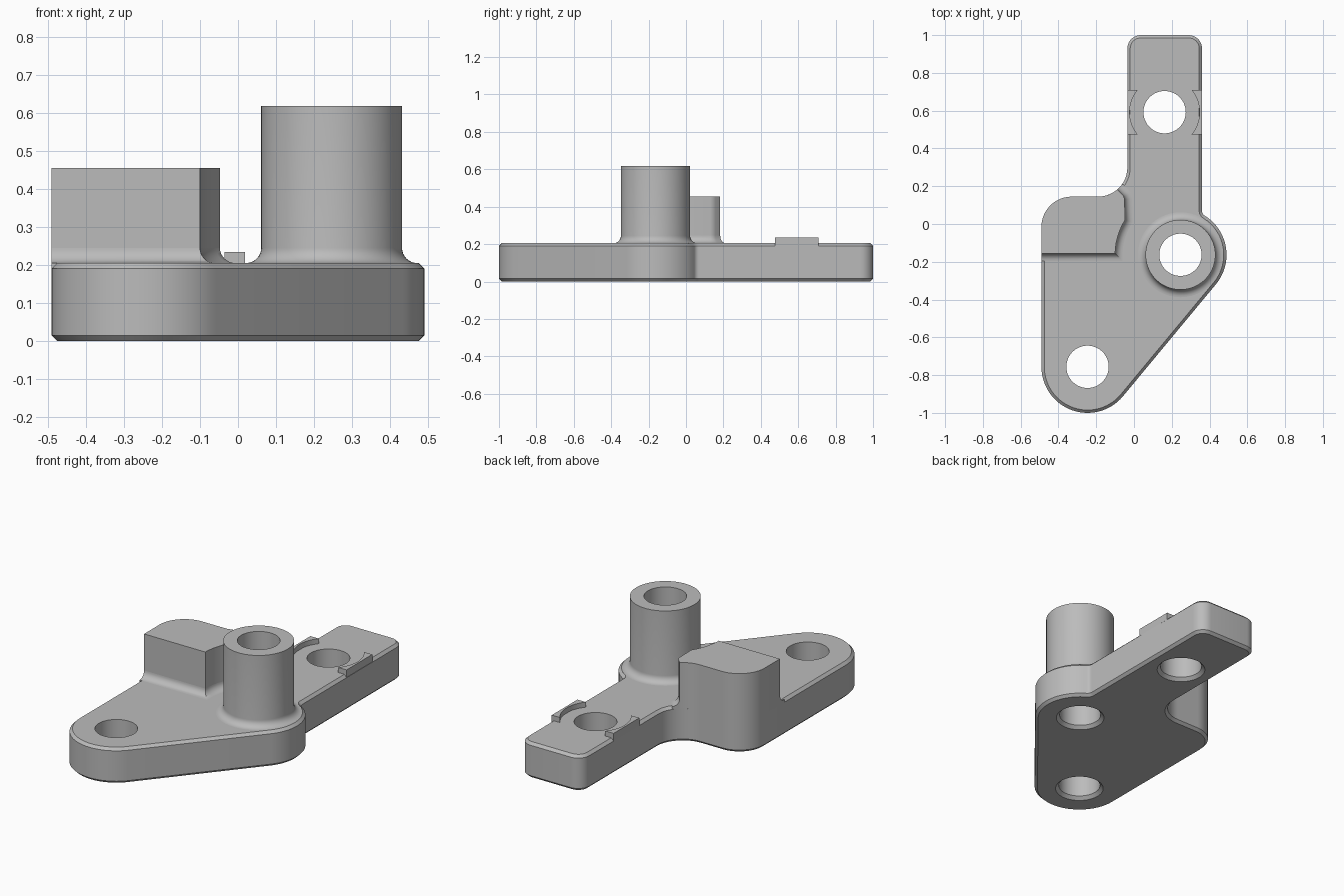
import bpy, bmesh
from math import sin, cos, radians, pi
from mathutils import Vector

if "Cube" in bpy.data.objects:
    bpy.data.objects.remove(bpy.data.objects["Cube"])

grey = bpy.data.materials.new("plain_grey")
grey.use_nodes = True
grey.diffuse_color = (0.5, 0.5, 0.5, 1)
grey.node_tree.nodes["Principled BSDF"].inputs["Base Color"].default_value = (0.5, 0.5, 0.5, 1)

LOBE = (-0.246, -0.756)     # front mounting hole
BOSS = (0.246, -0.163)      # tube axis
ARM = (0.162, 0.592)        # arm hole
TOP, SHOULDER, R, BORE = 0.205, 0.19, 0.244, 0.112
COVE = 0.04


def arc(centre, r, a0, a1, n=12):
    angles = [radians(a0 + (a1 - a0) * i / n) for i in range(n + 1)]
    return [(centre[0] + r * cos(a), centre[1] + r * sin(a)) for a in angles]


def offset(points, d, closed=True):
    """Move a counter-clockwise path outward by d with mitred corners."""
    pts, n, out = [Vector(p) for p in points], len(points), []
    for i, p in enumerate(pts):
        before = p - pts[i - 1] if closed or i > 0 else pts[1] - p
        after = pts[(i + 1) % n] - p if closed or i < n - 1 else before
        a = Vector((before.y, -before.x)).normalized()
        b = Vector((after.y, -after.x)).normalized()
        out.append(p + (a + b) * d / (1 + a.dot(b)))
    return out


def finish(name, bm, smooth=True):
    bmesh.ops.recalc_face_normals(bm, faces=bm.faces)
    mesh = bpy.data.meshes.new(name)
    bm.to_mesh(mesh)
    bm.free()
    mesh.materials.append(grey)
    ob = bpy.data.objects.new(name, mesh)
    bpy.context.collection.objects.link(ob)
    if smooth:
        shade(ob)
    return ob


def shade(ob):
    bpy.ops.object.select_all(action='DESELECT')
    ob.select_set(True)
    bpy.context.view_layer.objects.active = ob
    bpy.ops.object.shade_smooth_by_angle(angle=radians(30))


def loft(name, rings, closed=True, caps=True, smooth=True):
    """Bridge rings of 3D points; caps close both ends."""
    bm = bmesh.new()
    rows = [[bm.verts.new(p) for p in ring] for ring in rings]
    n = len(rows[0])
    for lo, hi in zip(rows, rows[1:]):
        for i in range(n if closed else n - 1):
            j = (i + 1) % n
            bm.faces.new((lo[i], lo[j], hi[j], hi[i]))
    if caps and closed:
        bm.faces.new(rows[0][::-1])
        bm.faces.new(rows[-1])
    elif caps:
        for k in (0, n - 1):
            bm.faces.new([row[k] for row in rows])
    return finish(name, bm, smooth)


def lift(points, z):
    return [(p[0], p[1], z) for p in points]


def lathe(name, centre, profile, caps=True, smooth=True):
    rings = [lift(arc(centre, r, 0, 360, 72)[:-1], z) for r, z in profile]
    return loft(name, rings, caps=caps, smooth=smooth)


def cove(base):
    """Quarter-round profile as (outward distance, height), floor to wall."""
    steps = [i * pi / 16 for i in range(9)]
    return [(COVE * (1 - sin(t)), base + COVE * (1 - cos(t))) for t in steps]


# Base plate outline, counter-clockwise
neck, shoulder = (-0.19, 0.30), (-0.33, -0.015)
outline = (arc(LOBE, R, 180, 320.2, 28) + arc(BOSS, R, -39.8, 58.3, 20)
           + arc((0.39, 0.07), 0.03, 238.3, 180, 6)
           + arc((0.29, 0.93), 0.07, 0, 90, 8) + arc((0.035, 0.93), 0.07, 90, 180, 8)
           + arc(neck, 0.155, 0, -90) + arc(shoulder, 0.16, 90, 180))
edge = TOP - SHOULDER
plate = loft("base_plate", [lift(offset(outline, -edge), 0), lift(outline, edge),
                            lift(outline, SHOULDER), lift(offset(outline, -edge), TOP)],
             smooth=False)

# Through holes, countersunk underneath
for i, centre in enumerate((LOBE, BOSS, ARM)):
    cutter = lathe("hole_cutter_%d" % i, centre,
                   [(BORE + 0.03, -0.012), (BORE, 0.018), (BORE, 0.3)], smooth=False)
    cutter.hide_render = True
    mod = plate.modifiers.new("hole", 'BOOLEAN')
    mod.operation, mod.solver, mod.object = 'DIFFERENCE', 'EXACT', cutter
    bpy.context.view_layer.objects.active = plate
    plate.select_set(True)
    bpy.ops.object.modifier_apply(modifier=mod.name)
    bpy.data.objects.remove(cutter)
shade(plate)

# Hollow tube with a coved foot
tube_r = 0.185
lathe("boss_tube", BOSS, [(tube_r + d, z) for d, z in cove(TOP)]
      + [(tube_r, 0.617), (BORE, 0.617), (BORE, TOP - 0.004)], caps=False)

# Raised corner block, hollowed around the tube and flush with the plate wall
inner = ([(-0.49, -0.155)] + arc(BOSS, 0.346, 178.7, 148, 10)
         + [(-0.05, 0.13), (-0.053, 0.145), (-0.062, 0.157), (-0.088, 0.183)])
block = inner + arc(neck, 0.155, -48.9, -90, 6)[1:] + arc(shoulder, 0.16, 90, 180)
loft("corner_block", [lift(block, SHOULDER), lift(block, 0.455)])

# Cove where the block meets the plate
profile = [(0, SHOULDER), (COVE, SHOULDER)] + cove(TOP)
loft("block_cove", [lift(offset(inner, d, closed=False), z) for d, z in profile], closed=False)

# Locating pads on either side of the arm hole
pad = [(-0.035, 0.709), (-0.035, 0.475)] + arc(ARM, 0.185, 219.2, 140.8, 16)
turned = [(2 * ARM[0] - x, 2 * ARM[1] - y) for x, y in pad]
for name, shape in (("right_pad", pad), ("left_pad", turned)):
    loft(name, [lift(shape, SHOULDER), lift(shape, 0.234)])
